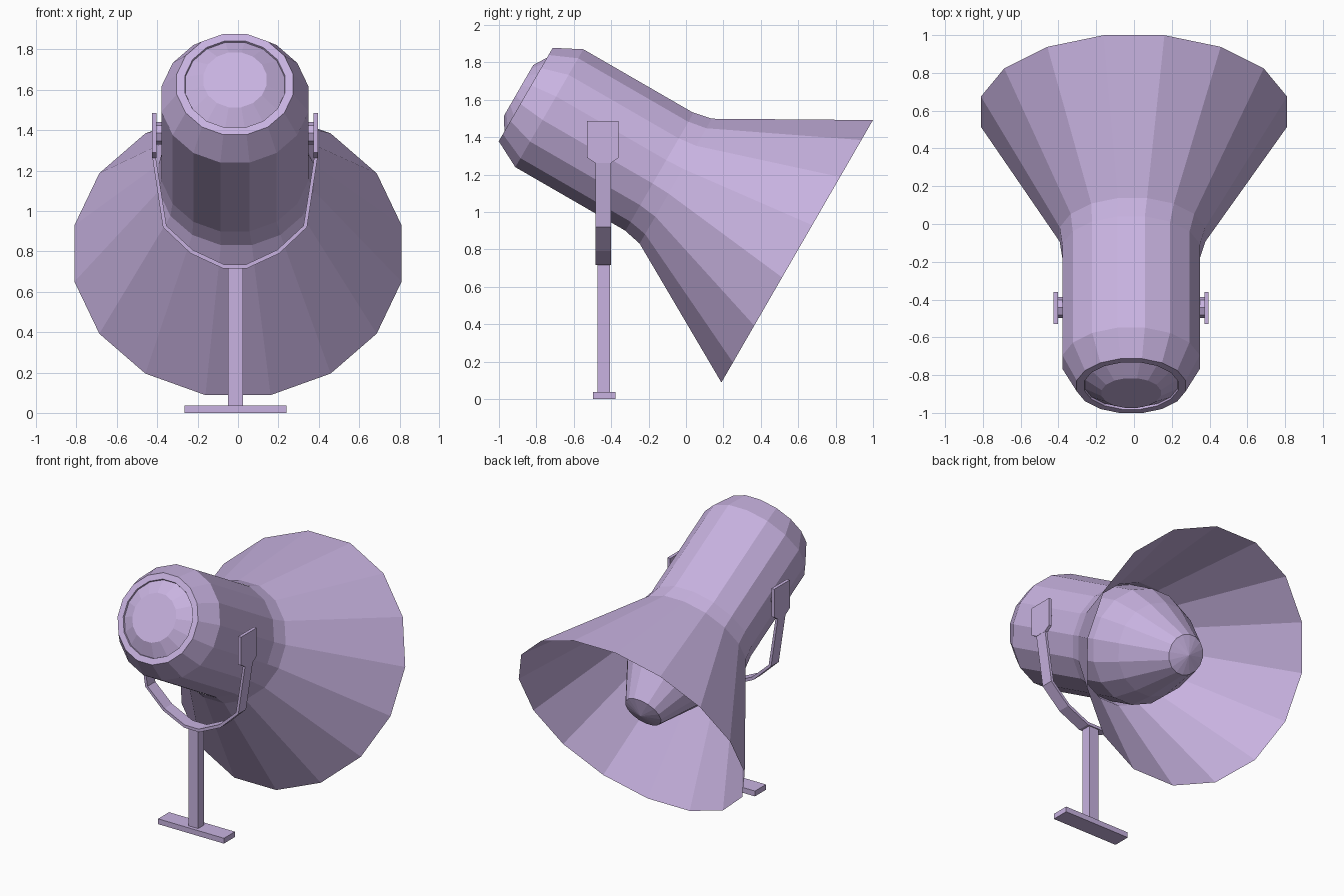
import bpy, bmesh
from math import cos, sin, pi, radians
from mathutils import Vector

if "Cube" in bpy.data.objects:
    bpy.data.objects.remove(bpy.data.objects["Cube"])

CX = -0.015                                   # stand and driver sit slightly left of the horn rim
AXIS = Vector((0, cos(radians(30)), -sin(radians(30))))
UP = Vector((0, sin(radians(30)), cos(radians(30))))
ORIGIN = UP * 0.981
SIDES = 16


def finish(name, bm, recalc=True):
    if recalc:
        bmesh.ops.recalc_face_normals(bm, faces=bm.faces)
    mesh = bpy.data.meshes.new(name)
    bm.to_mesh(mesh)
    bm.free()
    ob = bpy.data.objects.new(name, mesh)
    bpy.context.collection.objects.link(ob)
    return ob


def lathe(name, profile):
    """Revolve (distance along axis, radius, x centre) points around the tilted axis."""
    bm = bmesh.new()
    rings = []
    for t, r, x in profile:
        c = ORIGIN + AXIS * t + Vector((x, 0, 0))
        if r == 0:
            rings.append([bm.verts.new(c)])
            continue
        ring = []
        for i in range(SIDES):
            a = 2 * pi * (i + 0.5) / SIDES
            ring.append(bm.verts.new(c + Vector((r * cos(a), 0, 0)) + UP * (r * sin(a))))
        rings.append(ring)
    for a, b in zip(rings, rings[1:]):
        for i in range(SIDES):
            j = (i + 1) % SIDES
            if len(a) == 1:
                bm.faces.new((a[0], b[i], b[j]))
            elif len(b) == 1:
                bm.faces.new((a[i], b[0], a[j]))
            else:
                bm.faces.new((a[i], b[i], b[j], a[j]))
    return finish(name, bm)


def prism(name, outline, to3d, lo, hi):
    """Extrude a 2D outline between two depths."""
    bm = bmesh.new()
    a = [bm.verts.new(to3d(p, q, lo)) for p, q in outline]
    b = [bm.verts.new(to3d(p, q, hi)) for p, q in outline]
    bm.faces.new(a)
    bm.faces.new(b[::-1])
    for i in range(len(a)):
        j = (i + 1) % len(a)
        bm.faces.new((a[i], b[i], b[j], a[j]))
    return finish(name, bm)


def box(name, x0, x1, y0, y1, z0, z1):
    return prism(name, [(x0, y0), (x1, y0), (x1, y1), (x0, y1)],
                 lambda p, q, d: (p, q, d), z0, z1)


# Driver housing: domed rear cap, grooved rim, barrel, and plug inside the horn
lathe("driver_housing", [(t, r, CX) for t, r in (
    (-1.60, 0), (-1.60, 0.16), (-1.545, 0.25), (-1.556, 0.253), (-1.556, 0.294),
    (-1.41, 0.371), (-0.50, 0.371), (-0.32, 0.30), (0.0, 0.13), (0.035, 0))])

# Open flared horn
lathe("horn", [(-0.73, 0.372, CX), (-0.63, 0.393, -0.008), (0.12, 0.826, 0)])

# U-shaped strap under the housing
half = [(0.41, 1.27), (0.357, 0.92), (0.22, 0.79), (0.058, 0.715)]
inner = [(0.393, 1.27), (0.339, 0.927), (0.21, 0.808), (0.054, 0.735)]
outline = (half + [(-x, z) for x, z in reversed(half)]
           + [(-x, z) for x, z in inner] + inner[::-1])
prism("yoke_strap", outline, lambda p, q, d: (p + CX, d, q), -0.485, -0.40)

# Side plates and pivot pins
plate = [(-0.53, 1.485), (-0.36, 1.485), (-0.36, 1.29), (-0.40, 1.262),
         (-0.485, 1.262), (-0.53, 1.29)]
pin = [(-0.442 + 0.055 * cos(i * pi / 4), 1.385 + 0.055 * sin(i * pi / 4)) for i in range(8)]
for side, s in (("left", -1), ("right", 1)):
    place = lambda p, q, d: (CX + s * d, p, q)
    prism(side + "_yoke_plate", plate, place, 0.388, 0.41)
    prism(side + "_pivot_pin", pin, place, 0.35, 0.39)

# Post and foot
box("post", -0.05, 0.025, -0.472, -0.407, 0.03, 0.72)
box("foot", -0.265, 0.24, -0.497, -0.377, 0, 0.037)

# Pale lilac paint
paint = bpy.data.materials.new("lilac_paint")
paint.diffuse_color = (0.58, 0.45, 0.75, 1)
paint.use_nodes = True
paint.node_tree.nodes["Principled BSDF"].inputs["Base Color"].default_value = paint.diffuse_color
for ob in bpy.context.collection.objects:
    ob.data.materials.append(paint)
